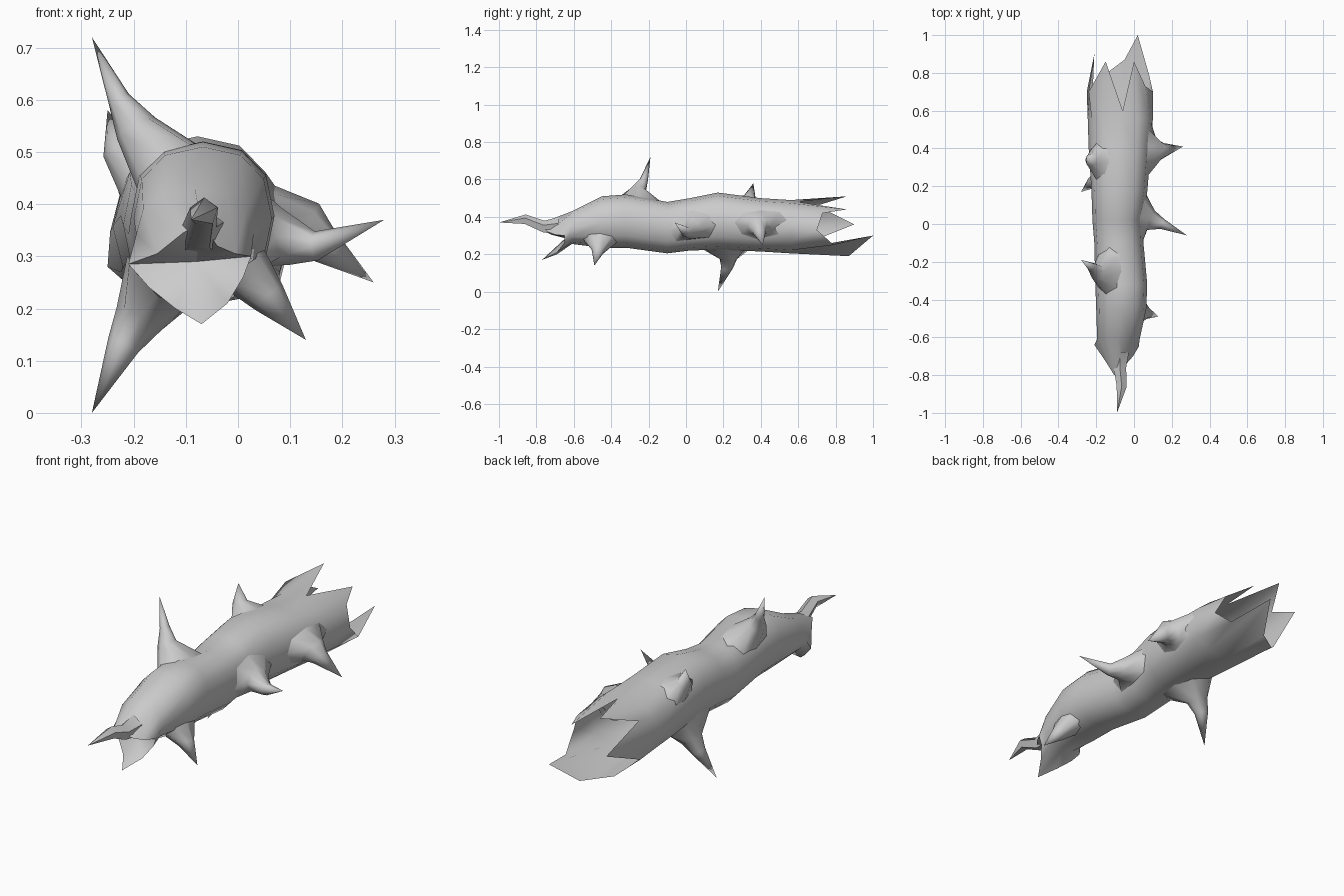
import bpy, bmesh
from math import sin, cos, tau, copysign
from mathutils import Vector
from mathutils.bvhtree import BVHTree

if "Cube" in bpy.data.objects:
    bpy.data.objects.remove(bpy.data.objects["Cube"])


def loft(name, rings, tip=None, cap=None, angle=1.2):
    """Skin a list of vertex rings; optionally close the end (tip) or start (cap) on a point."""
    bm = bmesh.new()
    loops = [[bm.verts.new(p) for p in ring] for ring in rings]
    for a, b in zip(loops, loops[1:]):
        n = len(a)
        for i in range(n):
            j = (i + 1) % n
            bm.faces.new((a[i], a[j], b[j], b[i]))
    for point, ring in ((tip, loops[-1]), (cap, loops[0])):
        if point:
            t = bm.verts.new(point)
            for i in range(len(ring)):
                bm.faces.new((ring[i], ring[(i + 1) % len(ring)], t))
    bmesh.ops.recalc_face_normals(bm, faces=bm.faces)
    me = bpy.data.meshes.new(name)
    bm.to_mesh(me)
    tree = BVHTree.FromBMesh(bm)
    bm.free()
    ob = bpy.data.objects.new(name, me)
    bpy.context.collection.objects.link(ob)
    bpy.context.view_layer.objects.active = ob
    ob.select_set(True)
    bpy.ops.object.shade_smooth_by_angle(angle=angle)
    ob.select_set(False)
    return tree


def section(y, x0, x1, z0, z1, n=12):
    """Slightly squared oval across the trunk."""
    def s(v):
        return copysign(abs(v) ** 0.87, v) if abs(v) > 1e-6 else 0
    return [((x0 + x1) / 2 + (x1 - x0) / 2 * s(cos(tau * i / n)), y,
             (z0 + z1) / 2 + (z1 - z0) / 2 * s(sin(tau * i / n))) for i in range(n)]


def spike(name, path, radii, stretch=1.4, sides=8, surface=None):
    """Broken branch: flared tube ending in a point, its foot laid onto the surface."""
    pts = [Vector(p) for p in path]
    d = (pts[-1] - pts[0]).normalized()
    side = Vector((0, 1, 0)) if abs(d.y) < 0.8 else Vector((1, 0, 0))
    v = (side - d * side.dot(d)).normalized()
    u = d.cross(v)
    rings = []
    for k, (p, r) in enumerate(zip(pts, radii)):
        f = stretch if k == 0 else 1
        ring = [p + u * r * cos(tau * i / sides) + v * r * f * sin(tau * i / sides)
                for i in range(sides)]
        if k == 0 and surface:
            ring = [surface.find_nearest(q)[0] for q in ring]
        rings.append(ring)
    loft(name, rings, pts[-1])


# hollow trunk: pinched splintered front, body sections, jagged open back
front_rim = [(0.025, -0.65, 0.30), (-0.005, -0.70, 0.305), (-0.04, -0.74, 0.32),
             (-0.07, -0.78, 0.365), (-0.105, -0.80, 0.345), (-0.155, -0.72, 0.305),
             (-0.21, -0.64, 0.285), (-0.17, -0.65, 0.24), (-0.12, -0.69, 0.20),
             (-0.07, -0.77, 0.17), (-0.02, -0.69, 0.21), (0.01, -0.65, 0.26)]
back_rim = [(0.10, 0.70, 0.33), (0.06, 0.73, 0.42), (0.0, 0.86, 0.44), (-0.06, 0.60, 0.48),
            (-0.15, 0.86, 0.51), (-0.24, 0.70, 0.46), (-0.21, 0.90, 0.36), (-0.25, 0.70, 0.28),
            (-0.17, 0.78, 0.21), (-0.05, 0.87, 0.19), (0.02, 1.0, 0.30), (0.08, 0.79, 0.25)]
body = [(-0.61, -0.195, 0.03, 0.255, 0.43), (-0.45, -0.20, 0.065, 0.235, 0.51),
        (-0.32, -0.205, 0.07, 0.235, 0.52), (-0.10, -0.21, 0.05, 0.205, 0.48),
        (0.02, -0.22, 0.045, 0.22, 0.50), (0.17, -0.225, 0.07, 0.225, 0.53),
        (0.40, -0.24, 0.09, 0.215, 0.50), (0.56, -0.245, 0.10, 0.205, 0.49)]
trunk = loft("hollow_trunk", [front_rim] + [section(*b) for b in body] + [back_rim],
             cap=(-0.08, -0.64, 0.29))

# long splinter at the front
spike("front_splinter",
      [(-0.075, -0.68, 0.35), (-0.075, -0.76, 0.345), (-0.065, -0.86, 0.385), (-0.09, -1.0, 0.37)],
      [0.05, 0.035, 0.028], 1.0, 5)

# broken branches around the trunk
def branch(name, path, radii):
    spike(name, path, radii, surface=trunk)


branch("top_branch", [(-0.14, -0.25, 0.48), (-0.195, -0.255, 0.545), (-0.228, -0.225, 0.60),
                      (-0.28, -0.19, 0.72)], [0.09, 0.042, 0.022])
branch("right_branch_front", [(0.05, 0.03, 0.345), (0.09, 0.02, 0.338), (0.15, 0.0, 0.32),
                              (0.28, -0.06, 0.37)], [0.095, 0.055, 0.028])
branch("right_branch_back", [(0.08, 0.40, 0.375), (0.12, 0.39, 0.35), (0.16, 0.39, 0.325),
                             (0.26, 0.41, 0.25)], [0.10, 0.062, 0.038])
branch("lower_right_branch", [(0.02, -0.46, 0.265), (0.06, -0.47, 0.22), (0.13, -0.49, 0.14)],
       [0.065, 0.035])
branch("lower_left_branch", [(-0.15, 0.21, 0.25), (-0.19, 0.225, 0.18), (-0.22, 0.22, 0.13),
                             (-0.28, 0.17, 0.0)], [0.10, 0.048, 0.032])
branch("upper_left_branch", [(-0.19, 0.33, 0.45), (-0.228, 0.34, 0.505), (-0.25, 0.36, 0.58)],
       [0.07, 0.033])
